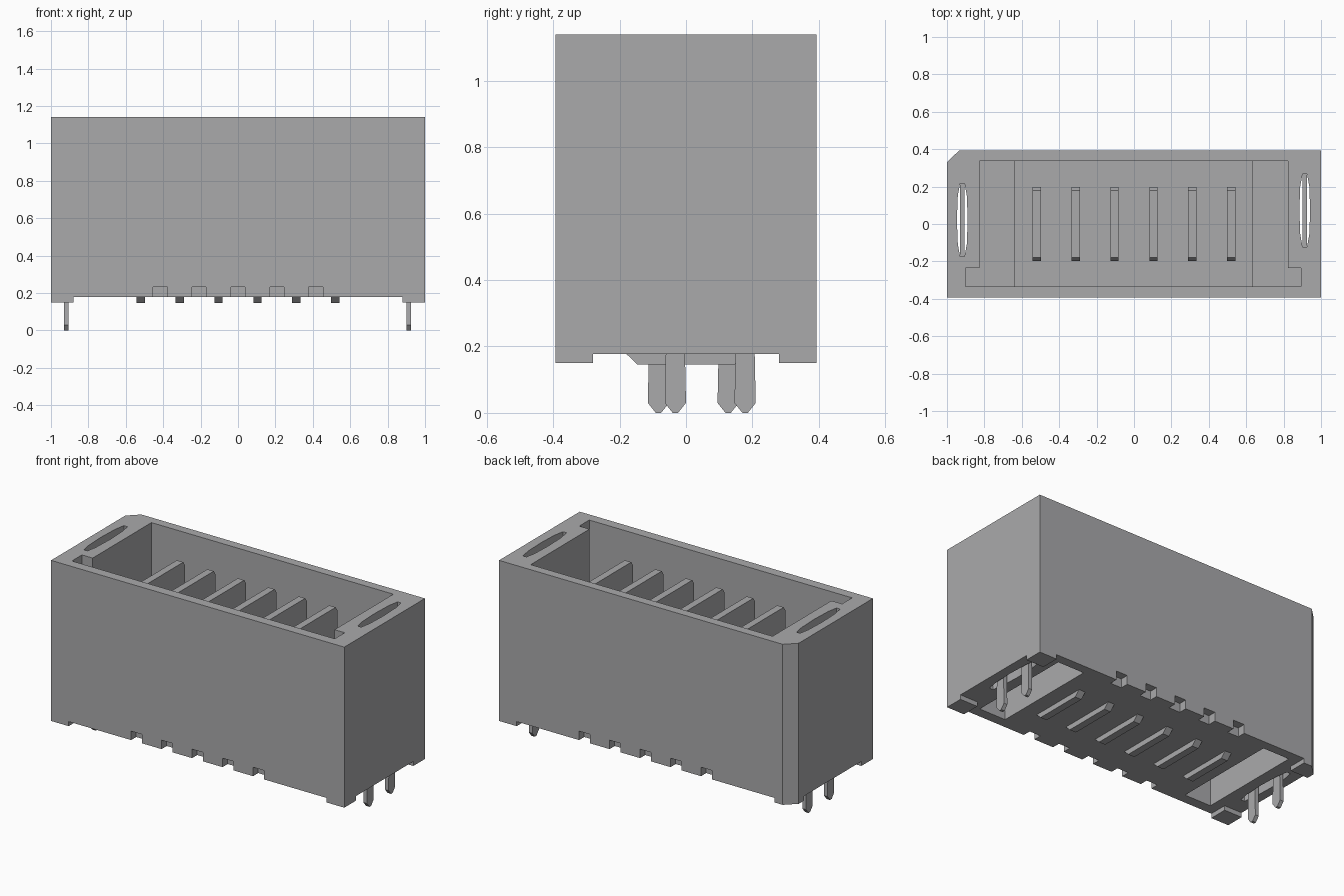
import bpy
import bmesh

# Remove the default cube
if "Cube" in bpy.data.objects:
    bpy.data.objects.remove(bpy.data.objects["Cube"], do_unlink=True)

grey = bpy.data.materials.new("light_grey_plastic")
colour = (0.4, 0.4, 0.41, 1.0)
grey.diffuse_color = colour
grey.use_nodes = True
grey.node_tree.nodes["Principled BSDF"].inputs["Base Color"].default_value = colour


def prism(name, outline, low, high, axis="z"):
    """Extrude a closed 2D outline: (x, y) along z, or (y, z) along x."""
    def place(p, h):
        return (p[0], p[1], h) if axis == "z" else (h, p[0], p[1])
    bm = bmesh.new()
    base = bm.faces.new([bm.verts.new(place(p, low)) for p in outline])
    tip = bm.faces.new([bm.verts.new(place(p, high)) for p in outline])
    n = len(outline)
    a, b = list(base.verts), list(tip.verts)
    for i in range(n):
        j = (i + 1) % n
        bm.faces.new((a[i], a[j], b[j], b[i]))
    bmesh.ops.recalc_face_normals(bm, faces=bm.faces[:])
    mesh = bpy.data.meshes.new(name)
    bm.to_mesh(mesh)
    bm.free()
    obj = bpy.data.objects.new(name, mesh)
    bpy.context.scene.collection.objects.link(obj)
    mesh.materials.append(grey)
    return obj


def rect(x0, x1, y0, y1):
    return [(x0, y0), (x1, y0), (x1, y1), (x0, y1)]


def cut(target, outline, low, high):
    """Subtract a vertical prism from the target."""
    cutter = prism("cutter", outline, low, high)
    cutter.hide_render = True
    mod = target.modifiers.new("cut", "BOOLEAN")
    mod.operation = "DIFFERENCE"
    mod.solver = "EXACT"
    mod.object = cutter
    bpy.context.view_layer.objects.active = target
    bpy.ops.object.modifier_apply(modifier=mod.name)
    bpy.data.objects.remove(cutter, do_unlink=True)


BOTTOM, TOP = 0.178, 1.14
FRONT, BACK = -0.393, 0.393

# Housing with one chamfered corner
housing = prism("housing", [(-1, FRONT), (1, FRONT), (1, BACK), (-0.935, BACK), (-1, 0.33)], 0.15, TOP)

# Raised underside, leaving four corner feet
fx, fy = 0.88, 0.28
cut(housing, [(-fx, -1), (fx, -1), (fx, -fy), (2, -fy), (2, fy), (fx, fy),
              (fx, 1), (-fx, 1), (-fx, fy), (-2, fy), (-2, -fy), (-fx, -fy)], 0, BOTTOM)

# Cavity with a keyway at each front corner, deeper in the middle
cut(housing, [(-0.9, -0.333), (0.893, -0.333), (0.893, -0.235), (0.823, -0.235),
              (0.823, 0.338), (-0.827, 0.338), (-0.827, -0.235), (-0.9, -0.235)], 0.45, 1.5)
cut(housing, rect(-0.635, 0.632, -0.333, 0.338), 0.35, 0.6)

# Pockets under the raised ends
for x0, x1 in ((-0.82, -0.64), (0.64, 0.82)):
    cut(housing, rect(x0, x1, -0.33, 0.335), 0, 0.4)

# Small notches along the lower front and back edges
for i in range(-2, 3):
    x = i * 0.208
    for y in (FRONT, BACK):
        cut(housing, rect(x - 0.038, x + 0.038, y - 0.05, y + 0.05), 0, 0.233)

# End slots with retention clips and their solder pins
for side, cx, cy in (("right", -0.918, 0.022), ("left", 0.913, 0.073)):
    half = [(-0.012, -0.195), (0.012, -0.195), (0.024, -0.13), (0.029, 0),
            (0.024, 0.13), (0.012, 0.195), (-0.012, 0.195), (-0.024, 0.13),
            (-0.029, 0), (-0.024, -0.13)]
    cut(housing, [(cx + x, cy + y) for x, y in half], 0, 1.5)
    prism("clip_plate_" + side, rect(cx - 0.011, cx + 0.011, cy - 0.197, cy + 0.197), 0.25, 1.1)
    for end, dy in (("front", -0.105), ("back", 0.105)):
        y = cy + dy
        prism(f"pin_{side}_{end}",
              [(y - 0.027, 0.27), (y - 0.032, 0.03), (y - 0.008, 0), (y + 0.008, 0),
               (y + 0.032, 0.03), (y + 0.027, 0.27)], cx - 0.012, cx + 0.012, "x")

# Contact blades standing in the cavity, showing below the underside
for i in range(6):
    x = (i - 2.5) * 0.208
    blade = prism(f"contact_blade_{i + 1}",
                  [(-0.18, 0.178), (-0.147, 0.146), (0.147, 0.146), (0.18, 0.178), (0.197, 0.3),
                   (0.197, 1.015), (0.178, 1.045), (-0.178, 1.045), (-0.197, 1.015), (-0.197, 0.3)],
                  x - 0.022, x + 0.022, "x")
